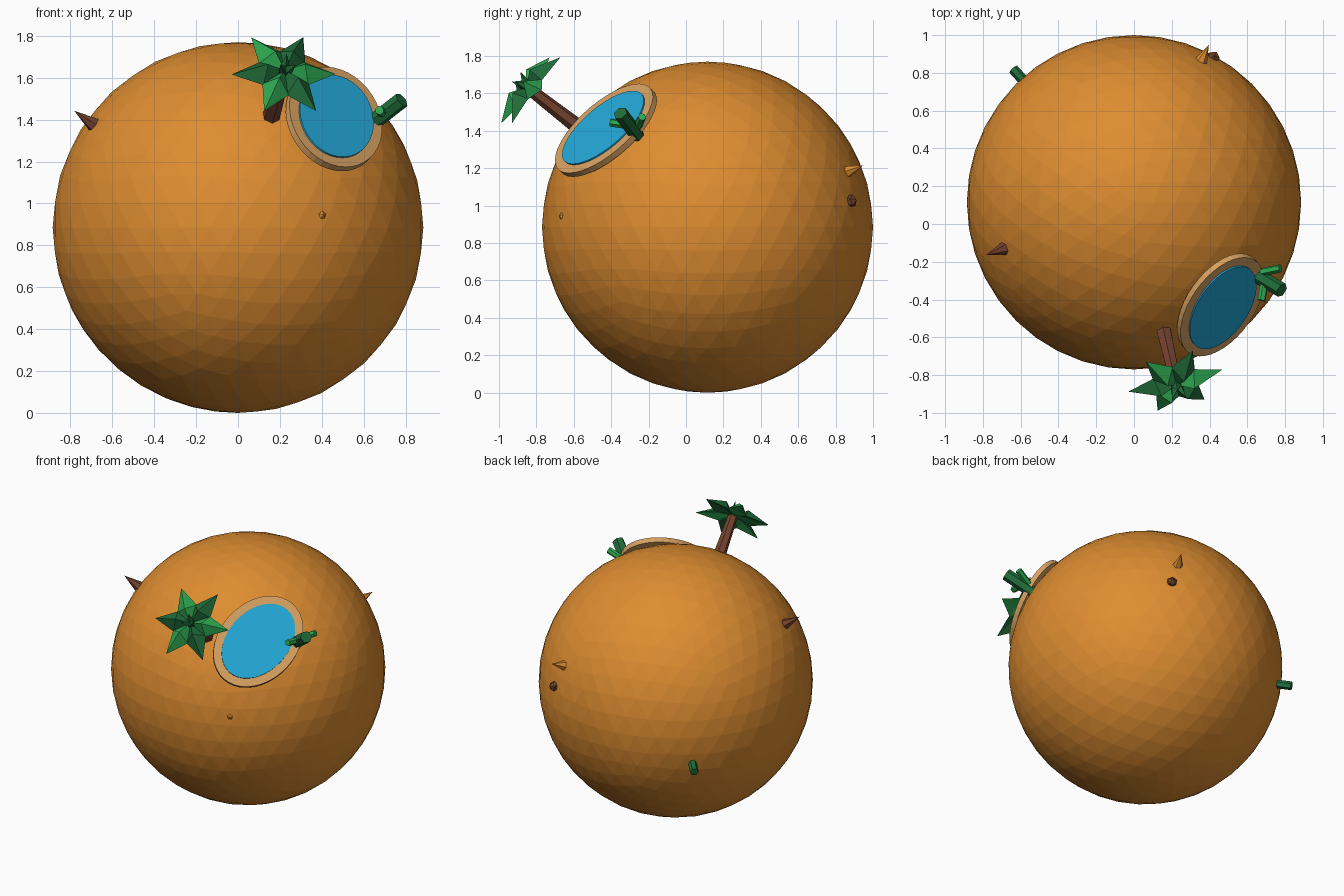
import bpy, bmesh, math
from mathutils import Vector, Matrix

if "Cube" in bpy.data.objects:
    bpy.data.objects.remove(bpy.data.objects["Cube"])

C = Vector((0, 0.115, 0.885))   # planet centre
R = 0.885


def material(name, rgb):
    m = bpy.data.materials.new(name)
    lin = [((c / 255 + 0.055) / 1.055) ** 2.4 for c in rgb]
    m.diffuse_color = (*lin, 1)
    m.use_nodes = True
    m.node_tree.nodes["Principled BSDF"].inputs["Base Color"].default_value = m.diffuse_color
    return m


SAND = material("orange sand", (222, 141, 49))
SHORE = material("pale shore", (214, 161, 98))
WATER = material("blue water", (36, 168, 216))
BARK = material("brown bark", (116, 66, 46))
LEAF = material("bright leaf", (46, 170, 82))
DARK = material("dark leaf", (33, 108, 58))


def frame(direction, dist=0.0, xhint=(0, 0, 1)):
    """Matrix on the planet's radius: local z points outwards."""
    z = Vector(direction).normalized()
    x = Vector(xhint)
    x = (x - z * x.dot(z)).normalized()
    y = z.cross(x)
    m = Matrix((x, y, z)).transposed().to_4x4()
    m.translation = C + z * dist
    return m


def finish(name, bm, mat, matrix):
    bmesh.ops.recalc_face_normals(bm, faces=bm.faces)
    bm.transform(matrix)
    me = bpy.data.meshes.new(name)
    bm.to_mesh(me)
    bm.free()
    me.materials.append(mat)
    ob = bpy.data.objects.new(name, me)
    bpy.context.collection.objects.link(ob)
    return ob


def column(name, mat, matrix, z0, z1, r0, r1, sides=6, sx=1, sy=1):
    """Tapered prism along local z between z0 and z1."""
    bm = bmesh.new()
    bmesh.ops.create_cone(bm, cap_ends=True, segments=sides, radius1=r0,
                          radius2=r1, depth=z1 - z0)
    bmesh.ops.remove_doubles(bm, verts=bm.verts, dist=1e-5)
    for v in bm.verts:
        v.co = (v.co.x * sx, v.co.y * sy, v.co.z + (z0 + z1) / 2)
    return finish(name, bm, mat, matrix)


def ball(name, mat, matrix, radius, sub):
    bm = bmesh.new()
    bmesh.ops.create_icosphere(bm, subdivisions=sub, radius=radius)
    return finish(name, bm, mat, matrix)


def rod(name, mat, a, b, r):
    """Prism between two world points."""
    a, b = Vector(a), Vector(b)
    m = frame(b - a, 0, (0.3, 0.8, 0.5))
    m.translation = a
    return column(name, mat, m, 0, (b - a).length, r, r)


# Planet
ball("planet", SAND, Matrix.Translation(C), R, 4)

# Oval pond: shore disc with a slightly raised water plate
pond = frame((0.46, -0.545, 0.52), 0, (0.27, 0.77, 0.57))
column("pond_shore", SHORE, pond, 0.862, 0.897, 1, 1, 40, 0.335, 0.25)
column("pond_water", WATER, pond, 0.89, 0.906, 1, 1, 40, 0.28, 0.197)

# Palm tree: trunk and six folded leaves in alternating greens
palm = frame((0.22, -0.952, 0.738), 0, (0.09, 0.147, 0.172))
column("palm_trunk", BARK, palm, 0.86, 1.23, 0.043, 0.032)
for i in range(6):
    bm = bmesh.new()
    root, left, right, ridge, keel, tip = [bm.verts.new(p) for p in (
        (-0.01, 0, 0.02), (0.11, 0.068, 0.0), (0.11, -0.068, 0.0),
        (0.09, 0, 0.075), (0.09, 0, 0.02), (0.255, 0, -0.005))]
    for side in (left, right):
        for mid in (ridge, keel):
            bm.faces.new((root, side, mid))
            bm.faces.new((mid, side, tip))
    m = palm @ Matrix.Translation((0, 0, 1.22)) @ Matrix.Rotation(i * math.pi / 3, 4, 'Z')
    finish(f"palm_leaf_{i + 1}", bm, (DARK, LEAF)[i % 2], m)
# Young shoots in the middle of the crown
for i in range(3):
    m = (palm @ Matrix.Translation((0, 0, 1.23))
         @ Matrix.Rotation(i * math.tau / 3 + 0.5, 4, 'Z') @ Matrix.Rotation(0.45, 4, 'Y'))
    column(f"palm_shoot_{i + 1}", DARK, m, 0, 0.10, 0.035, 0, 4)

# Large cactus with two bright arms
column("cactus_body", DARK, frame((0.714, -0.425, 0.556)), 0.86, 1.095, 0.04, 0.04)
rod("cactus_arm_upper", LEAF, (0.675, -0.255, 1.425), (0.775, -0.235, 1.475), 0.022)
rod("cactus_arm_lower", LEAF, (0.69, -0.31, 1.43), (0.675, -0.405, 1.445), 0.022)

# Small cactus on the far side
column("small_cactus", DARK, frame((-0.635, 0.70, -0.21)), 0.86, 0.975, 0.028, 0.028)

# Pointed rocks and pebbles
column("brown_spike", BARK, frame((-0.785, -0.28, 0.56)), 0.86, 1.0, 0.043, 0.0, 6)
column("orange_spike", SAND, frame((0.395, 0.83, 0.33)), 0.87, 0.98, 0.037, 0.0, 6)
ball("brown_pebble", BARK, frame((0.42, 0.765, 0.14), 0.885), 0.036, 1)
ball("orange_pebble", SAND, frame((0.405, -0.785, 0.06), 0.872), 0.022, 1)
